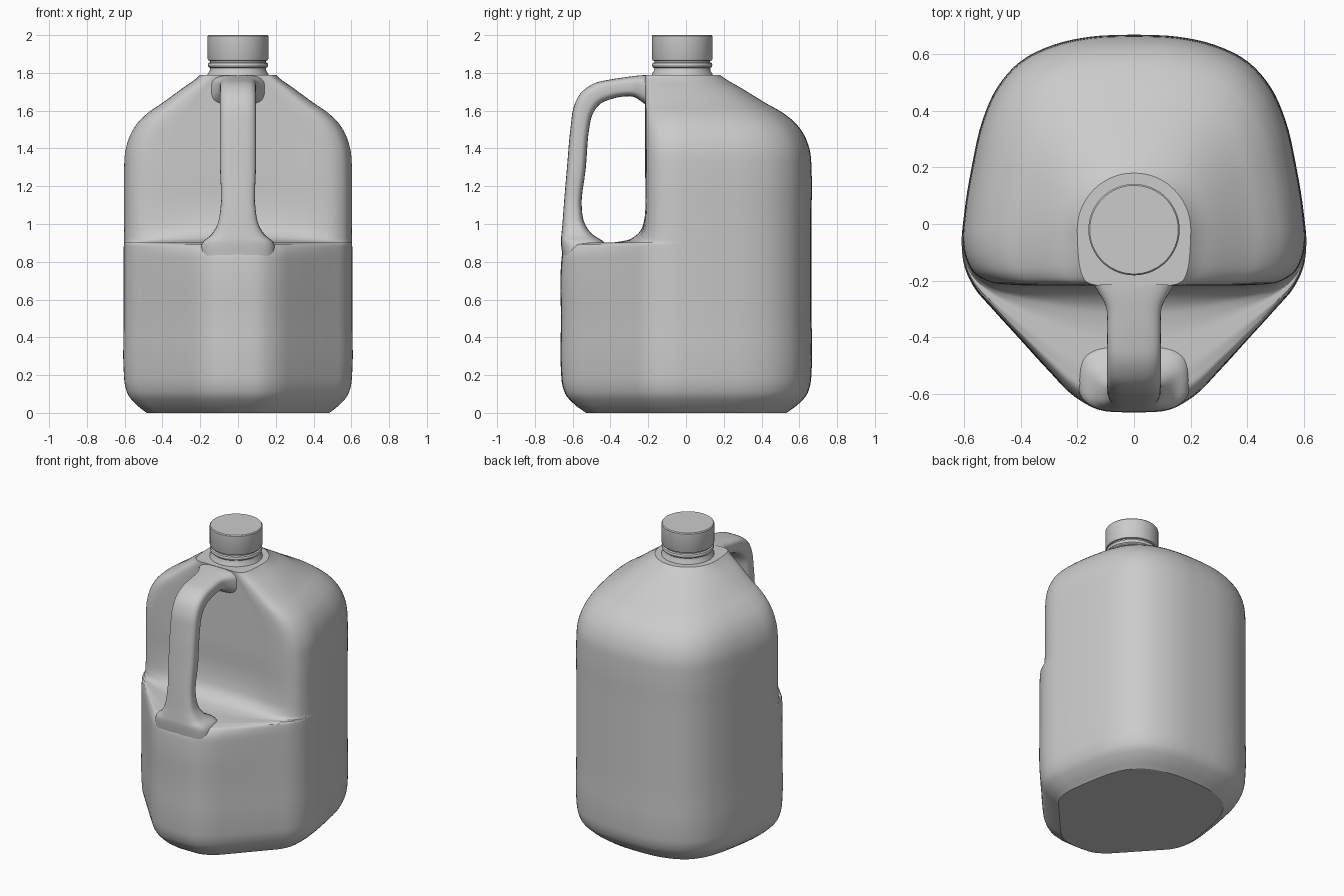
import bpy, math
from mathutils import Vector

cube = bpy.data.objects.get("Cube")
if cube:
    bpy.data.objects.remove(cube)

GREY = (0.6, 0.6, 0.6, 1)
plastic = bpy.data.materials.new("grey plastic")
plastic.use_nodes = True
plastic.diffuse_color = GREY
plastic.node_tree.nodes["Principled BSDF"].inputs["Base Color"].default_value = GREY


def spline(points, steps):
    """Smooth curve through points of any dimension, spaced by chord length."""
    p = [Vector(q) for q in points]
    n = len(p)
    d = [(p[i + 1] - p[i]).length for i in range(n - 1)]
    slope = [(p[i + 1] - p[i]) / d[i] for i in range(n - 1)]
    tan = [slope[0]] + [(slope[i - 1] * d[i] + slope[i] * d[i - 1]) / (d[i - 1] + d[i])
                        for i in range(1, n - 1)] + [slope[-1]]
    out = []
    for i in range(n - 1):
        for j in range(steps):
            u = j / steps
            out.append(p[i] * (2*u**3 - 3*u**2 + 1) + p[i + 1] * (3*u**2 - 2*u**3)
                       + tan[i] * d[i] * (u**3 - 2*u**2 + u) + tan[i + 1] * d[i] * (u**3 - u**2))
    return out + [p[-1]]


def loft(name, rings):
    """Skin a stack of closed rings and cap both ends."""
    n = len(rings[0])
    verts = [v for ring in rings for v in ring]
    faces = [(r*n + i, r*n + (i + 1) % n, (r + 1)*n + (i + 1) % n, (r + 1)*n + i)
             for r in range(len(rings) - 1) for i in range(n)]
    last = (len(rings) - 1) * n
    faces += [tuple(reversed(range(n))), tuple(range(last, last + n))]
    mesh = bpy.data.meshes.new(name)
    mesh.from_pydata(verts, [], faces)
    mesh.materials.append(plastic)
    obj = bpy.data.objects.new(name, mesh)
    bpy.context.collection.objects.link(obj)
    bpy.ops.object.select_all(action="DESELECT")
    obj.select_set(True)
    bpy.context.view_layer.objects.active = obj
    bpy.ops.object.mode_set(mode="EDIT")
    bpy.ops.mesh.select_all(action="SELECT")
    bpy.ops.mesh.normals_make_consistent(inside=False)
    bpy.ops.object.mode_set(mode="OBJECT")
    bpy.ops.object.shade_smooth_by_angle(angle=math.radians(30))
    return obj


# Half outlines from back to front: full footprint, and with the front cut away
NECK = Vector((0, -0.02))
back = [(0, .665), (.15, .658), (.28, .63), (.4, .57), (.48, .48), (.53, .37), (.57, .2), (.597, .03)]
full_pts = back + [(.605, -.07), (.595, -.15), (.56, -.225), (.5, -.295), (.4, -.405),
                   (.3, -.515), (.21, -.605), (.13, -.65), (0, -.662)]
cut_pts = back + [(.603, -.06), (.592, -.12), (.565, -.17), (.52, -.2), (.42, -.215),
                  (.31, -.215), (.21, -.215), (.12, -.215), (0, -.215)]


def neck_point(x, y):
    if y < -0.04:
        return (x * .33, y)
    return NECK + (Vector((x, y)) - NECK).normalized() * .2


full = spline(full_pts, 4)
cut = spline(cut_pts, 4)
top = spline([neck_point(*q) for q in cut_pts], 4)

# Body: height, base scale, shoulder spread, front cut-away
stations = [(0, .8, 1, 0), (.05, .9, 1, 0), (.1, .965, 1, 0), (.15, .99, 1, 0), (.22, 1, 1, 0),
            (.5, 1, 1, 0), (.78, 1, 1, 0), (.84, 1, 1, .015), (.88, 1, 1, .07), (.897, 1, 1, .2),
            (.902, 1, 1, .45), (.907, 1, 1, .7), (.93, 1, 1, .86), (.98, 1, 1, .96),
            (1.06, 1, 1, 1), (1.28, 1, 1, 1), (1.38, 1, .985, 1), (1.45, 1, .94, 1),
            (1.52, 1, .85, 1), (1.58, 1, .71, 1), (1.64, 1, .5, 1), (1.72, 1, .23, 1),
            (1.775, 1, .04, 1), (1.79, 1, 0, 1)]
rings = []
for z, k, spread, s in spline(stations, 4):
    half = [t.lerp(f.lerp(c, s) * k, spread) for f, c, t in zip(full, cut, top)]
    rings.append([(x, y, z) for x, y in half] + [(-x, y, z) for x, y in half[-2:0:-1]])
loft("jug_body", rings)

# Handle: outer y z, inner y z, half width
grip = [(-.65, .8, -.4, .8, .2), (-.662, .9, -.43, .9, .19), (-.66, .94, -.5, .95, .14),
        (-.655, .99, -.535, 1, .11), (-.65, 1.06, -.55, 1.06, .095), (-.63, 1.3, -.53, 1.3, .095),
        (-.61, 1.52, -.51, 1.52, .095), (-.597, 1.61, -.495, 1.58, .095),
        (-.56, 1.69, -.455, 1.635, .095), (-.49, 1.743, -.4, 1.66, .095),
        (-.4, 1.765, -.33, 1.675, .095), (-.3, 1.78, -.27, 1.67, .1),
        (-.24, 1.787, -.225, 1.64, .13), (-.17, 1.789, -.17, 1.6, .17)]
rings = []
for oy, oz, iy, iz, w in spline(grip, 4):
    outer, inner = Vector((0, oy, oz)), Vector((0, iy, iz))
    ring = []
    for i in range(40):
        a = math.tau * i / 40
        c, s = (math.copysign(abs(f(a)) ** .6, f(a)) for f in (math.cos, math.sin))
        ring.append((outer + inner) / 2 + (outer - inner) / 2 * s + Vector((w * c, 0, 0)))
    rings.append(ring)
loft("handle", rings)


def lathe(name, profile):
    loft(name, [[(r * math.cos(math.tau * i / 64), NECK.y + r * math.sin(math.tau * i / 64), z)
                 for i in range(64)] for r, z in profile])


# Neck with its bead, and the cap
lathe("neck", [(.165, 1.77), (.16, 1.795), (.15, 1.81), (.148, 1.825), (.157, 1.832),
               (.16, 1.842), (.157, 1.852), (.147, 1.856), (.147, 1.88)])
lathe("cap", [(.15, 1.864), (.157, 1.866), (.161, 1.875), (.161, 1.994), (.156, 2)])
